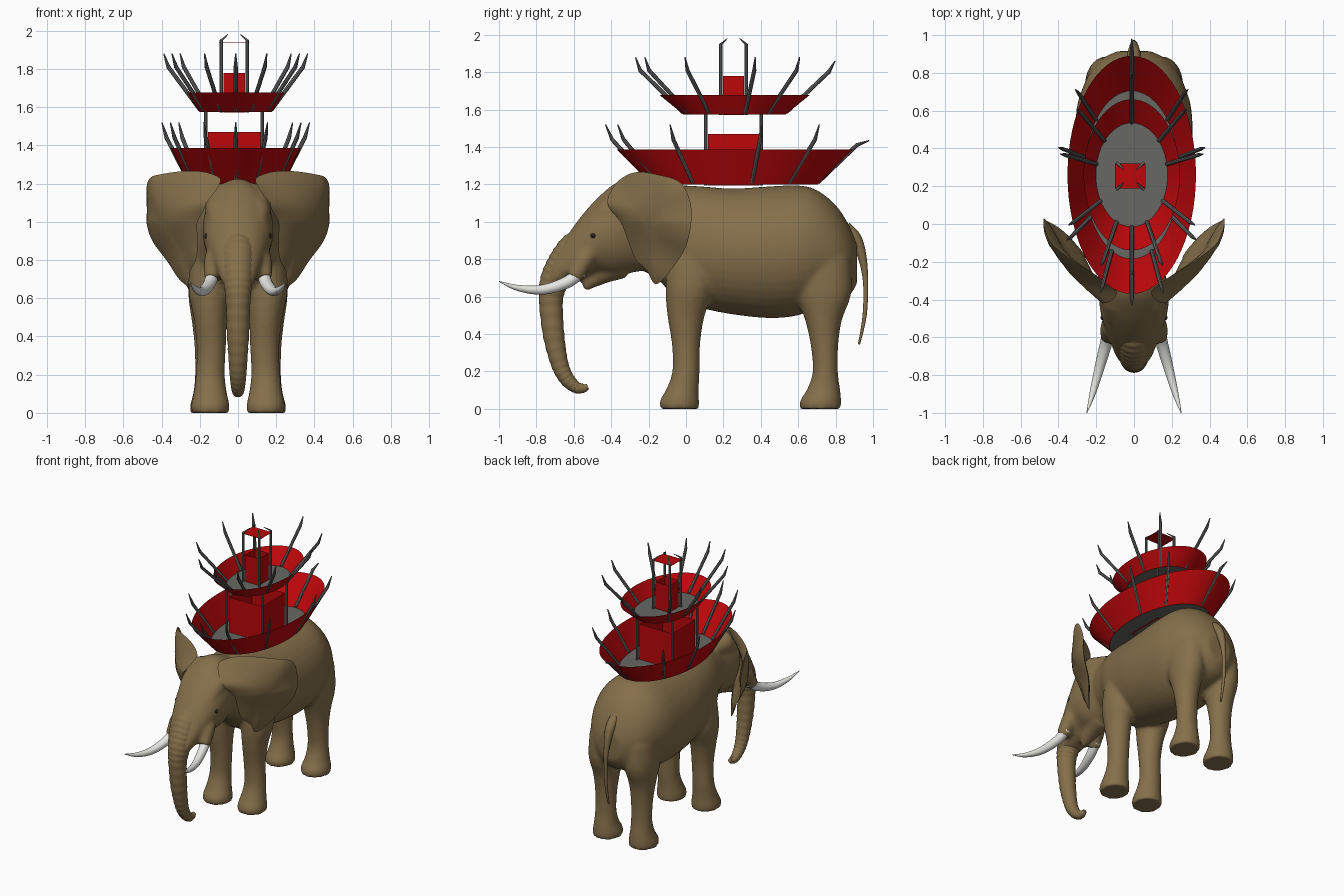
import bpy, bmesh, math
from mathutils import Vector as V

if "Cube" in bpy.data.objects:
    bpy.data.objects.remove(bpy.data.objects["Cube"])

def material(name, r, g, b):
    m = bpy.data.materials.new(name)
    m.diffuse_color = (r, g, b, 1)
    m.use_nodes = True
    m.node_tree.nodes["Principled BSDF"].inputs["Base Color"].default_value = m.diffuse_color
    return m

HIDE = material("brown hide", 0.235, 0.16, 0.069)
RED = material("red cloth", 0.5, 0.002, 0.003)
IRON = material("grey iron", 0.125, 0.13, 0.125)
DECK = material("grey deck", 0.135, 0.135, 0.125)
IVORY = material("ivory", 0.8, 0.8, 0.77)
BLACK = material("dark eye", 0.02, 0.017, 0.012)

def finish(name, bm, mat, smooth=True, angle=40):
    bmesh.ops.recalc_face_normals(bm, faces=bm.faces)
    me = bpy.data.meshes.new(name)
    bm.to_mesh(me)
    bm.free()
    ob = bpy.data.objects.new(name, me)
    bpy.context.collection.objects.link(ob)
    me.materials.append(mat)
    if smooth:
        for o in bpy.context.selected_objects:
            o.select_set(False)
        ob.select_set(True)
        bpy.context.view_layer.objects.active = ob
        bpy.ops.object.shade_smooth_by_angle(angle=math.radians(angle))
    return ob

def spline(rows, steps, closed=False):
    """Catmull-Rom through rows of numbers."""
    n, out = len(rows), []
    get = (lambda i: rows[i % n]) if closed else (lambda i: rows[max(0, min(n - 1, i))])
    for i in range(n if closed else n - 1):
        a, b, c, d = get(i - 1), get(i), get(i + 1), get(i + 2)
        for k in range(steps):
            t = k / steps
            out.append([0.5 * (2*q + (r-p)*t + (2*p - 5*q + 4*r - s)*t*t + (3*q - p - 3*r + s)*t**3)
                        for p, q, r, s in zip(a, b, c, d)])
    return out if closed else out + [list(rows[-1])]

def loft(bm, rings, n=28, caps=True):
    """Skin ellipses given as (centre, half axis, half axis)."""
    loops = []
    for c, u, v in rings:
        loops.append([bm.verts.new(V(c) + V(u) * math.cos(2*math.pi*i/n) + V(v) * math.sin(2*math.pi*i/n))
                      for i in range(n)])
    for a, b in zip(loops, loops[1:]):
        for i in range(n):
            j = (i + 1) % n
            bm.faces.new((a[i], a[j], b[j], b[i]))
    if caps:
        bm.faces.new(loops[0])
        bm.faces.new(loops[-1])

def tube(bm, rows, n=16):
    """Round tube along rows of x, y, z, radius."""
    pts, rings = [V(r[:3]) for r in rows], []
    for i, p in enumerate(pts):
        t = (pts[min(i + 1, len(pts) - 1)] - pts[max(i - 1, 0)]).normalized()
        u = t.cross(V((1, 0, 0))).normalized()
        rings.append((p, u * rows[i][3], t.cross(u) * rows[i][3]))
    loft(bm, rings, n)

def along_y(bm, rows):
    """Loft rows of y, top, bottom, half width."""
    loft(bm, [((0, y, (t + b) / 2), (w, 0, 0), (0, 0, (t - b) / 2)) for y, t, b, w in spline(rows, 4)], 40)

# torso, head, jaw, temples, tusk sockets and legs fused into one skin
bm = bmesh.new()
along_y(bm, [(-.3, 1.15, .78, .15), (-.15, 1.18, .69, .19), (-.05, 1.195, .59, .23), (.08, 1.19, .54, .26),
             (.25, 1.178, .505, .295), (.45, 1.19, .485, .31), (.6, 1.195, .5, .305), (.7, 1.17, .54, .28),
             (.8, 1.09, .56, .235), (.87, .985, .6, .175), (.915, .88, .67, .09)])
along_y(bm, [(-.15, 1.18, .75, .14), (-.28, 1.225, .73, .17), (-.38, 1.205, .71, .185), (-.48, 1.12, .72, .175),
             (-.56, 1.03, .69, .15), (-.64, .92, .66, .12), (-.71, .81, .63, .09), (-.755, .72, .62, .05)])
tube(bm, [(0, -.36, .78, .09), (0, -.45, .73, .065), (0, -.51, .68, .04), (0, -.545, .645, .02)])
FRONT = [(0, .145, -.035, .1, .105), (.045, .145, -.035, .1, .105), (.1, .145, -.02, .088, .088),
         (.2, .145, 0, .076, .073), (.35, .14, 0, .077, .076), (.5, .145, 0, .088, .1),
         (.65, .15, .02, .11, .13), (.85, .14, .03, .1, .13)]
HIND = [(0, .15, .72, .1, .11), (.045, .15, .72, .1, .11), (.1, .15, .735, .085, .09),
        (.2, .15, .745, .075, .067), (.35, .15, .74, .078, .075), (.48, .15, .735, .092, .1),
        (.62, .15, .735, .11, .15), (.8, .145, .72, .11, .16)]
for s in (-1, 1):
    tube(bm, [(s*.1, -.47, .9, .05), (s*.125, -.55, .79, .055), (s*.135, -.6, .7, .045)])
    tube(bm, [(s*.07, -.2, 1.1, .07), (s*.09, -.31, 1.12, .085), (s*.1, -.42, 1.05, .07), (s*.1, -.5, .98, .05)])
    for leg in (FRONT, HIND):
        loft(bm, [((s*x, y, z), (rx, 0, 0), (0, ry, 0)) for z, x, y, rx, ry in spline(leg, 3)])
skin = finish("elephant_body", bm, HIDE, False)
rem = skin.modifiers.new("fuse", 'REMESH')
rem.mode = 'VOXEL'
rem.voxel_size = .013
rem.use_smooth_shade = True
sm = skin.modifiers.new("soften", 'SMOOTH')
sm.factor, sm.iterations = .5, 7

# trunk with ring wrinkles
bm = bmesh.new()
path = spline([(0, -.53, .92, .07), (0, -.6, .85, .088), (0, -.66, .765, .086), (0, -.705, .68, .076),
               (0, -.722, .58, .064), (0, -.708, .4, .057), (0, -.678, .25, .047), (0, -.64, .165, .04),
               (0, -.59, .117, .032), (0, -.55, .11, .024), (0, -.525, .12, .014)], 14)
tube(bm, [(x, y, z, r * (1 + .02 * math.sin(i * math.pi / 2.5))) for i, (x, y, z, r) in enumerate(path)], 28)
finish("trunk", bm, HIDE, angle=60)

# tail
bm = bmesh.new()
tube(bm, spline([(0, .85, .97, .035), (0, .905, .91, .034), (0, .94, .82, .024), (0, .96, .68, .014),
                 (0, .955, .5, .011), (0, .925, .345, .006)], 6), 12)
finish("tail", bm, HIDE)

# ears: lens-shaped sheets swept back, bulging forward at the top
OUTLINE = spline([(-.42, 1.1), (-.37, 1.21), (-.27, 1.265), (-.14, 1.25), (-.03, 1.21), (.022, 1.11),
                  (.028, 1.0), (0, .87), (-.06, .77), (-.125, .69), (-.17, .67), (-.21, .74),
                  (-.27, .8), (-.31, .9), (-.35, 1.0)], 5, True)

def ear_x(y, z):
    fold = max(0, z - 1.1) * min(1, max(0, (-.1 - y) / .25))
    bulge = .055 * max(0, math.sin(math.pi * (y + .36) / .4)) * min(1, max(0, (z - .85) / .3))
    return .175 + (y + .4) * .71 - .25 * max(0, 1 - z) - .9 * fold + bulge + .006 * math.sin(22 * z + 9 * y)

for s, side in ((-1, "left"), (1, "right")):
    bm = bmesh.new()
    n, cy, cz = len(OUTLINE), -.17, 1.0
    def ring(k, face):
        th = face * .026 * (1 - k ** 4)
        pts = [(cy + (y - cy) * k, cz + (z - cz) * k) for y, z in OUTLINE]
        return [bm.verts.new((s * (ear_x(y, z) + .82 * th), y - .57 * th, z)) for y, z in pts]
    rim = ring(1, 0)
    for face in (-1, 1):
        prev = rim
        for k in (.96, .85, .65, .4, .15):
            cur = ring(k, face)
            for i in range(n):
                bm.faces.new((prev[i], prev[(i+1) % n], cur[(i+1) % n], cur[i]))
            prev = cur
        bm.faces.new(prev)
    finish(side + "_ear", bm, HIDE, angle=50)

    # tusk
    bm = bmesh.new()
    tube(bm, spline([(s*.13, -.56, .735, .034), (s*.15, -.64, .675, .032), (s*.185, -.77, .637, .026),
                     (s*.22, -.9, .647, .016), (s*.25, -1.0, .682, .002)], 6), 18)
    finish(side + "_tusk", bm, IVORY)

    # eye
    bm = bmesh.new()
    bmesh.ops.create_uvsphere(bm, u_segments=14, v_segments=8, radius=.016)
    bmesh.ops.translate(bm, verts=bm.verts, vec=(s*.161, -.495, .925))
    finish(side + "_eye", bm, BLACK)

# two-tier platform
CX, CY = -.012, .26

def tier(name, z0, z1, low, high, bend, tip, rear_drop):
    """Oval bowl, deck and ten outward spikes; bend and tip are (rx, ry, z)."""
    bm = bmesh.new()
    loft(bm, [((CX, CY, z), (r[0], 0, 0), (0, r[1], 0)) for z, r in ((z0, low), (z1, high))], 64, False)
    finish(name + "_wall", bm, RED)
    bm = bmesh.new()
    bmesh.ops.create_circle(bm, cap_ends=True, segments=64, radius=1)
    for v in bm.verts:
        v.co = (CX + v.co.x * low[0], CY + v.co.y * low[1], z0 + .003)
    finish(name + "_deck", bm, DECK, False)
    bm = bmesh.new()
    for a in (90, 41, 12, -30, -65, -90, 139, 168, 210, 245):
        c, q = math.cos(math.radians(a)), math.sin(math.radians(a))
        d = rear_drop if a == 90 else 0
        at = lambda rx, ry, z, r: (CX + rx * c, CY + ry * q, z, r)
        tube(bm, [at(low[0], low[1], z0 + .01, .011), at(bend[0], bend[1], bend[2] - d / 3, .011),
                  at(tip[0], tip[1] + d * .35, tip[2] - d, .003)], 8)
    finish(name + "_spikes", bm, IRON)

tier("lower", 1.2, 1.387, (.25, .445), (.34, .63), (.37, .655, 1.44), (.395, .69, 1.52), .085)
tier("upper", 1.575, 1.677, (.19, .275), (.255, .4), (.36, .505, 1.81), (.385, .53, 1.88), .02)

def tower(name, half, z0, z1, post, top, tip_in):
    """Open cloth box with four corner posts."""
    x0, y0 = CX - .008, CY - .006
    bm = bmesh.new()
    c = [(-1, -1), (1, -1), (1, 1), (-1, 1)]
    lo, hi = [[bm.verts.new((x0 + a * half, y0 + b * half, z)) for a, b in c] for z in (z0, z1)]
    for i in range(4):
        j = (i + 1) % 4
        bm.faces.new((lo[i], lo[j], hi[j], hi[i]))
    finish(name + "_cloth", bm, RED, False)
    bm = bmesh.new()
    for a, b in c:
        rows = [(x0 + a * post, y0 + b * post, z, .009) for z in (z0, top)]
        if tip_in:
            rows.append((x0 + a * (post - tip_in), y0 + b * (post - tip_in), top + .03, .002))
        tube(bm, rows, 8)
    finish(name + "_posts", bm, IRON)

tower("lower_tower", .137, 1.195, 1.47, .148, 1.577, 0)
tower("upper_tower", .057, 1.572, 1.78, .068, 1.95, .035)

# small canopy plate between the top posts
bm = bmesh.new()
bmesh.ops.create_cube(bm, size=1)
for v in bm.verts:
    v.co = (CX - .008 + v.co.x * .16, CY - .006 + v.co.y * .13, 1.94 + v.co.z * .002)
finish("canopy", bm, RED, False)
